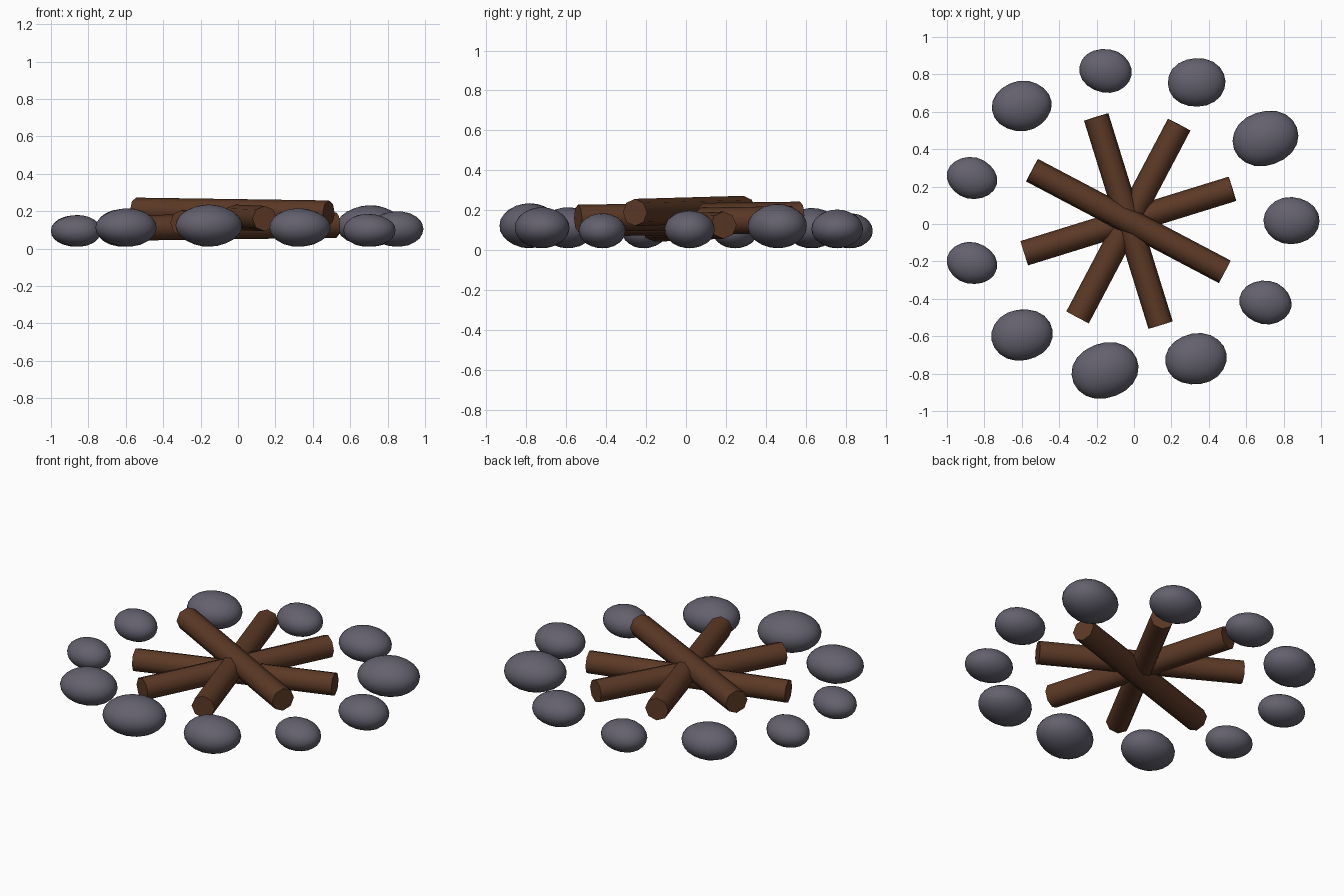
import bpy, math
from mathutils import Vector, Matrix

cube = bpy.data.objects.get("Cube")
if cube:
    bpy.data.objects.remove(cube, do_unlink=True)


def material(name, rgb):
    m = bpy.data.materials.new(name)
    m.use_nodes = True
    color = (*rgb, 1)
    m.diffuse_color = color
    bsdf = m.node_tree.nodes["Principled BSDF"]
    bsdf.inputs["Base Color"].default_value = color
    bsdf.inputs["Roughness"].default_value = 0.9
    return m


stone_grey = material("stone grey", (0.127, 0.119, 0.156))
bark_brown = material("bark brown", (0.107, 0.041, 0.019))


def finish(name, mat, angle):
    obj = bpy.context.object
    obj.name = obj.data.name = name
    obj.data.materials.append(mat)
    bpy.ops.object.shade_smooth_by_angle(angle=math.radians(angle))
    return obj


# Ring of flattened stones: centre x, centre y, half width
stones = [(0.842, 0.018, 0.150), (0.703, 0.457, 0.176), (0.335, 0.757, 0.154),
          (-0.152, 0.818, 0.139), (-0.600, 0.631, 0.160), (-0.866, 0.246, 0.134),
          (-0.866, -0.208, 0.134), (-0.599, -0.594, 0.163), (-0.155, -0.783, 0.179),
          (0.332, -0.720, 0.163), (0.703, -0.420, 0.139)]

for i, (x, y, half) in enumerate(stones):
    bpy.ops.mesh.primitive_ico_sphere_add(subdivisions=3, radius=1)
    obj = finish(f"ring_stone_{i + 1}", stone_grey, 180)
    verts = obj.data.vertices
    # Bigger stones turn one way, smaller ones the other
    turn = Matrix.Rotation(math.radians(800 * (half - 0.151)), 3, "Z")
    for v in verts:
        lump = 1 + 0.03 * math.sin(3 * v.co.x + i) * math.cos(2 * v.co.y)
        v.co = turn @ (v.co * lump * Vector((1, 0.82, 0.63)))
    # Fit each stone to its footprint and rest it on the ground
    size = Vector((half, half * 0.84, half * 0.63))
    low = Vector([min(v.co[k] for v in verts) for k in range(3)])
    high = Vector([max(v.co[k] for v in verts) for k in range(3)])
    mid, span = (low + high) / 2, (high - low) / 2
    for v in verts:
        v.co = Vector([(v.co[k] - mid[k]) / span[k] * size[k] for k in range(3)])
    obj.location = (x, y, size.z + 0.01)

# Crossed logs stacked in a star, lowest first
center = Vector((-0.03, 0.016, 0))
for i, height in enumerate((0.118, 0.145, 0.168, 0.197)):
    a = math.radians(17.2 + 45 * i)
    axis = Vector((math.cos(a), math.sin(a), 0.013)).normalized()
    bpy.ops.mesh.primitive_cylinder_add(
        vertices=8, radius=0.068, depth=1.165,
        location=center + Vector((0, 0, height)),
        rotation=axis.to_track_quat("Z", "Y").to_euler())
    finish(f"log_{i + 1}", bark_brown, 50)
